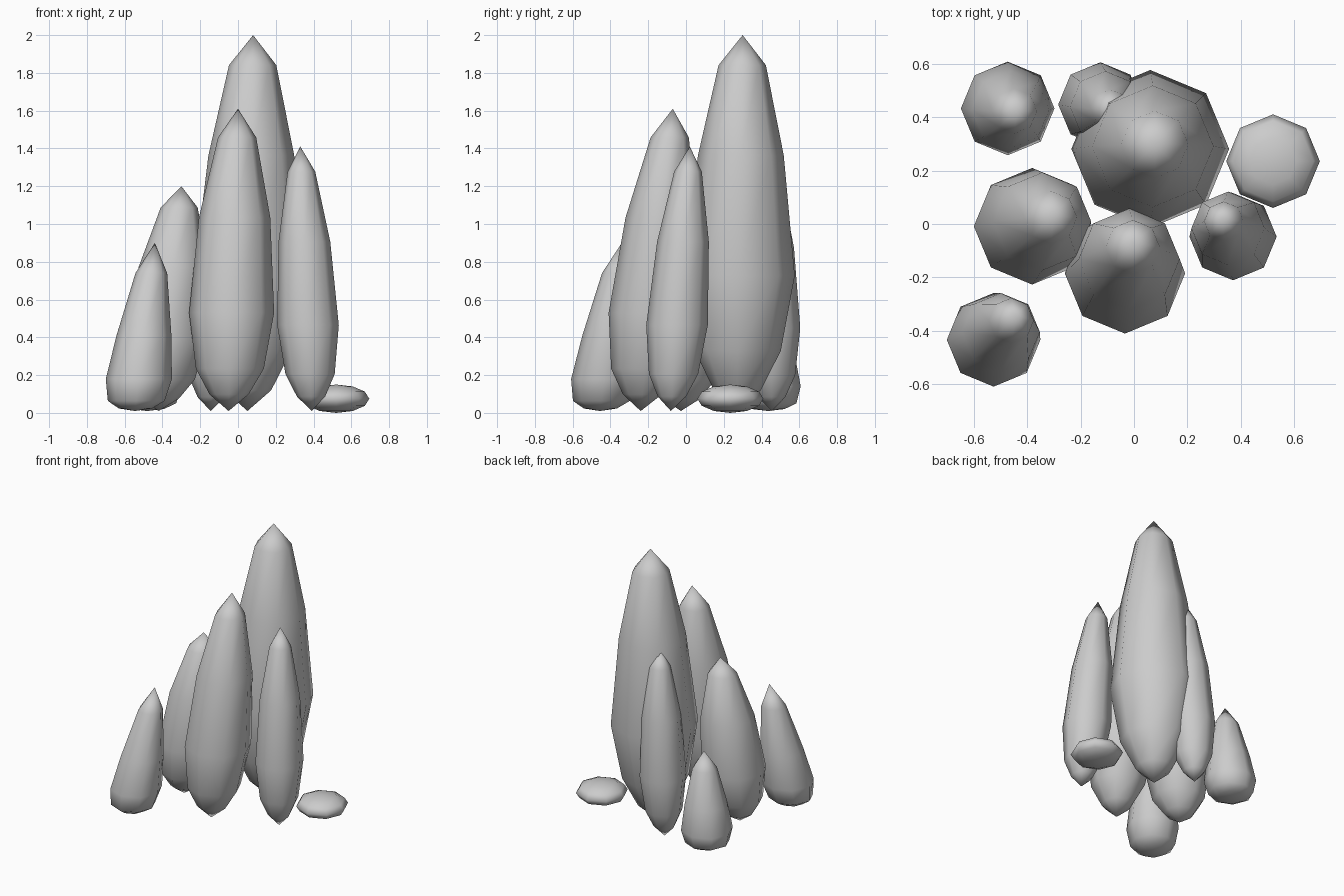
import bpy, bmesh, math

if "Cube" in bpy.data.objects:
    bpy.data.objects.remove(bpy.data.objects["Cube"])

SIDES = 8


def loft(name, tip, apex, rings):
    """Eight-sided closed body; rings are (height, radius) along the tip-apex line."""
    bm = bmesh.new()
    bottom, top = bm.verts.new(tip), bm.verts.new(apex)
    loops = []
    for z, r in rings:
        t = (z - tip[2]) / (apex[2] - tip[2])
        cx = tip[0] + t * (apex[0] - tip[0])
        cy = tip[1] + t * (apex[1] - tip[1])
        loops.append([bm.verts.new((cx + r * math.cos(2 * math.pi * i / SIDES),
                                    cy + r * math.sin(2 * math.pi * i / SIDES), z))
                      for i in range(SIDES)])
    for i in range(SIDES):
        j = (i + 1) % SIDES
        bm.faces.new((bottom, loops[0][j], loops[0][i]))
        for a, b in zip(loops, loops[1:]):
            bm.faces.new((a[i], a[j], b[j], b[i]))
        bm.faces.new((loops[-1][i], loops[-1][j], top))
    for f in bm.faces:
        f.smooth = True
    mesh = bpy.data.meshes.new(name)
    bm.to_mesh(mesh)
    bm.free()
    obj = bpy.data.objects.new(name, mesh)
    bpy.context.collection.objects.link(obj)
    return obj


# Profiles: (fraction of height, fraction of widest radius)
SLENDER = [(0.055, 0.46), (0.14, 0.80), (0.325, 1.0), (0.64, 0.84), (0.905, 0.45)]
SQUAT = [(0.015, 0.5), (0.06, 0.86), (0.19, 1.0), (0.45, 0.83), (0.82, 0.48)]
BROAD = [(0.055, 0.42), (0.16, 0.77), (0.36, 1.0), (0.68, 0.77), (0.92, 0.425)]

# Standing spires: name, bottom xy, apex xyz, widest radius, profile
spires = [
    ("tall_spire", (0.05, 0.27), (0.08, 0.30, 2.00), 0.295, BROAD),
    ("front_spire", (-0.05, -0.24), (0.00, -0.07, 1.61), 0.225, SLENDER),
    ("right_spire", (0.39, -0.08), (0.33, 0.02, 1.41), 0.163, SLENDER),
    ("back_spire", (-0.145, 0.455), (-0.085, 0.43, 1.36), 0.158, SLENDER),
    ("left_spire", (-0.42, -0.027), (-0.30, 0.03, 1.20), 0.218, SLENDER),
    ("front_left_stub", (-0.545, -0.455), (-0.44, -0.34, 0.90), 0.175, SQUAT),
    ("back_left_stub", (-0.48, 0.435), (-0.44, 0.42, 0.70), 0.175, SQUAT),
]
for name, (bx, by), apex, radius, profile in spires:
    z0 = 0.01
    rings = [(z0 + f * (apex[2] - z0), r * radius) for f, r in profile]
    loft(name, (bx, by, z0), apex, rings)

# Flat pebble on the ground: squashed sphere
angles = [math.pi * k / 6 for k in range(1, 6)]
loft("pebble", (0.52, 0.235, 0.0), (0.52, 0.235, 0.15),
     [(0.075 - 0.075 * math.cos(a), 0.175 * math.sin(a)) for a in angles])
